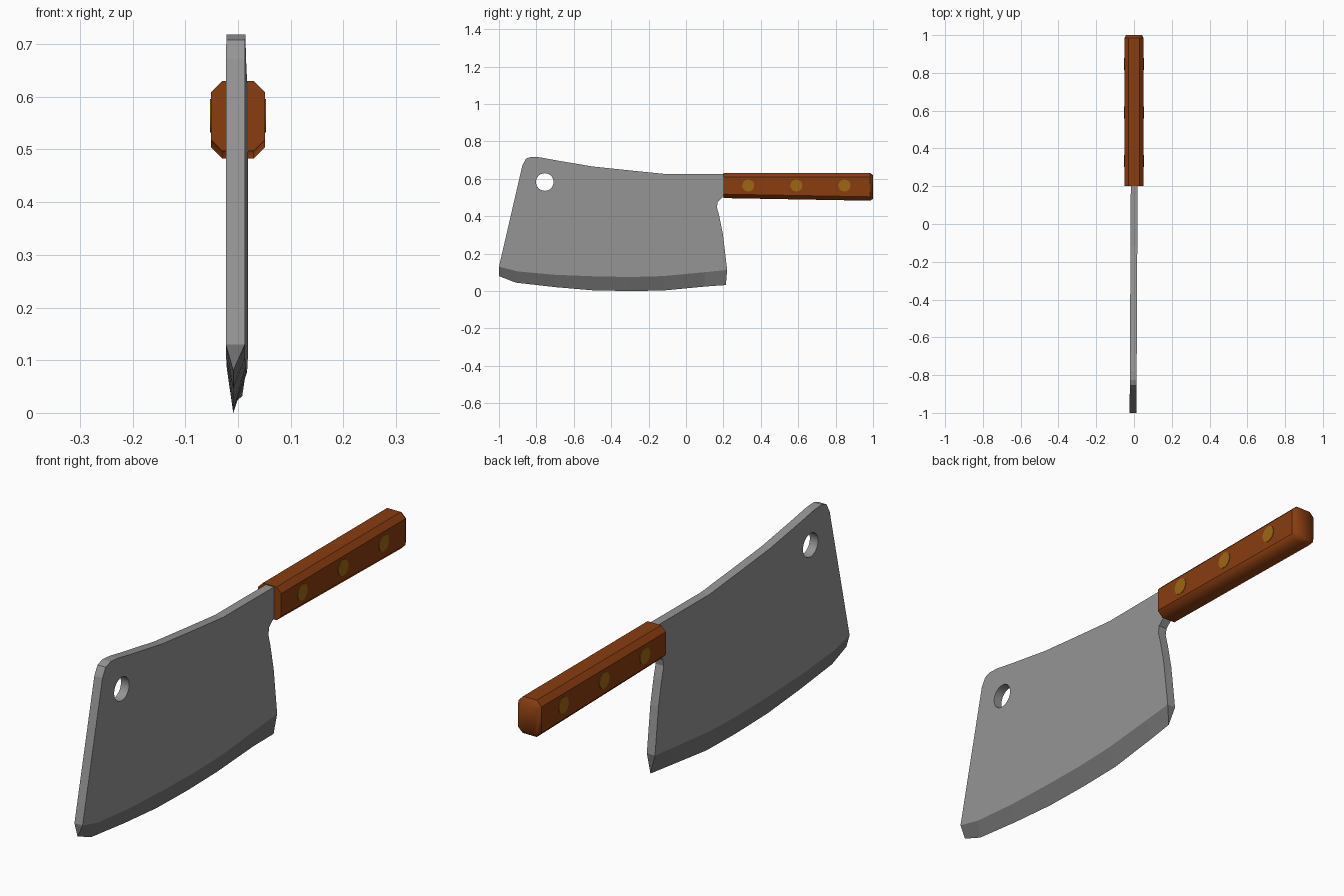
import bpy, bmesh
from mathutils import Matrix

if "Cube" in bpy.data.objects:
    bpy.data.objects.remove(bpy.data.objects["Cube"])


def material(name, color):
    mat = bpy.data.materials.new(name)
    mat.diffuse_color = (*color, 1)
    mat.use_nodes = True
    mat.node_tree.nodes["Principled BSDF"].inputs["Base Color"].default_value = mat.diffuse_color
    return mat


steel = material("steel", (.3, .3, .3))
ground_steel = material("ground_steel", (.18, .18, .18))
wood = material("wood", (.25, .047, .005))
brass = material("brass", (.34, .136, .006))


def make_object(name, bm, *mats):
    bmesh.ops.recalc_face_normals(bm, faces=bm.faces[:])
    mesh = bpy.data.meshes.new(name)
    bm.to_mesh(mesh)
    bm.free()
    ob = bpy.data.objects.new(name, mesh)
    bpy.context.collection.objects.link(ob)
    for mat in mats:
        mesh.materials.append(mat)
    return ob


def cylinder_x(bm, y, z, radius, length, sides):
    m = Matrix.Translation((0, y, z)) @ Matrix.Rotation(1.5707963, 4, 'Y')
    bmesh.ops.create_cone(bm, cap_ends=True, segments=sides, radius1=radius,
                          radius2=radius, depth=length, matrix=m)


# Blade: flat plate outline, plus a ground wedge down to the cutting edge (y, z)
grind = [(-1, .13), (-.9, .105), (-.7, .087), (-.5, .079), (-.3, .075),
         (-.12, .08), (.1, .101), (.22, .113)]
edge = [(-1, .08), (-.91, .045), (-.7, .021), (-.5, .004), (-.3, 0),
        (-.12, .003), (.1, .024), (.213, .032)]
rest = [(.198, .3), (.178, .4), (.165, .45), (.17, .477), (.2, .505), (.25, .51),
        (.25, .62), (.2, .627), (-.12, .627), (-.3, .645), (-.5, .666), (-.7, .7),
        (-.78, .715), (-.825, .718), (-.855, .708), (-.875, .672)]
HALF = .018

bm = bmesh.new()
outline = grind + rest
# the blade sits very slightly out of true
sides = [[bm.verts.new((s * HALF + .005 * y, y, z)) for y, z in outline] for s in (1, -1)]
tip = [bm.verts.new((-.009 + .08 * max(0, y), y, z)) for y, z in edge]
n, k = len(outline), len(grind)
for ring in sides:
    bm.faces.new(ring)
    for i in range(k - 1):
        f = bm.faces.new((ring[i], ring[i + 1], tip[i + 1], tip[i]))
        f.material_index = 1
for i in range(k - 1, n):
    j = (i + 1) % n
    bm.faces.new((sides[0][i], sides[0][j], sides[1][j], sides[1][i]))
for i in (0, k - 1):
    f = bm.faces.new((sides[0][i], sides[1][i], tip[i]))
    f.material_index = 1
blade = make_object("blade", bm, steel, ground_steel)

# Hanging hole
bm = bmesh.new()
cylinder_x(bm, -.755, .583, .047, .3, 32)
cutter = make_object("hole_cutter", bm, steel)
cutter.hide_render = True
cutter.hide_set(True)
cut = blade.modifiers.new("hole", 'BOOLEAN')
cut.operation = 'DIFFERENCE'
cut.solver = 'EXACT'
cut.object = cutter

# Handle: chamfered section lofted along y: (y, half width, bottom, top, chamfer)
bm = bmesh.new()
rings = []
for y, w, lo, hi, c in [(.2, .051, .497, .63, .021), (.985, .051, .483, .63, .021),
                        (1.0, .042, .493, .62, .018)]:
    right = [(w - c, lo), (w, lo + c), (w, hi - c), (w - c, hi)]
    section = right + [(-x, z) for x, z in reversed(right)]
    rings.append([bm.verts.new((x, y, z)) for x, z in section])
for a, b in zip(rings, rings[1:]):
    for i in range(8):
        j = (i + 1) % 8
        bm.faces.new((a[i], a[j], b[j], b[i]))
bm.faces.new(rings[0])
bm.faces.new(rings[-1])
handle = make_object("handle", bm, wood)
# soft underside and butt, crisp top and cheeks
for p in handle.data.polygons:
    p.use_smooth = p.normal.z < -.3 or p.normal.y > .3

# Brass rivets through the handle
bm = bmesh.new()
for y in (.333, .59, .847):
    cylinder_x(bm, y, .564, .032, .106, 16)
make_object("rivets", bm, brass)
